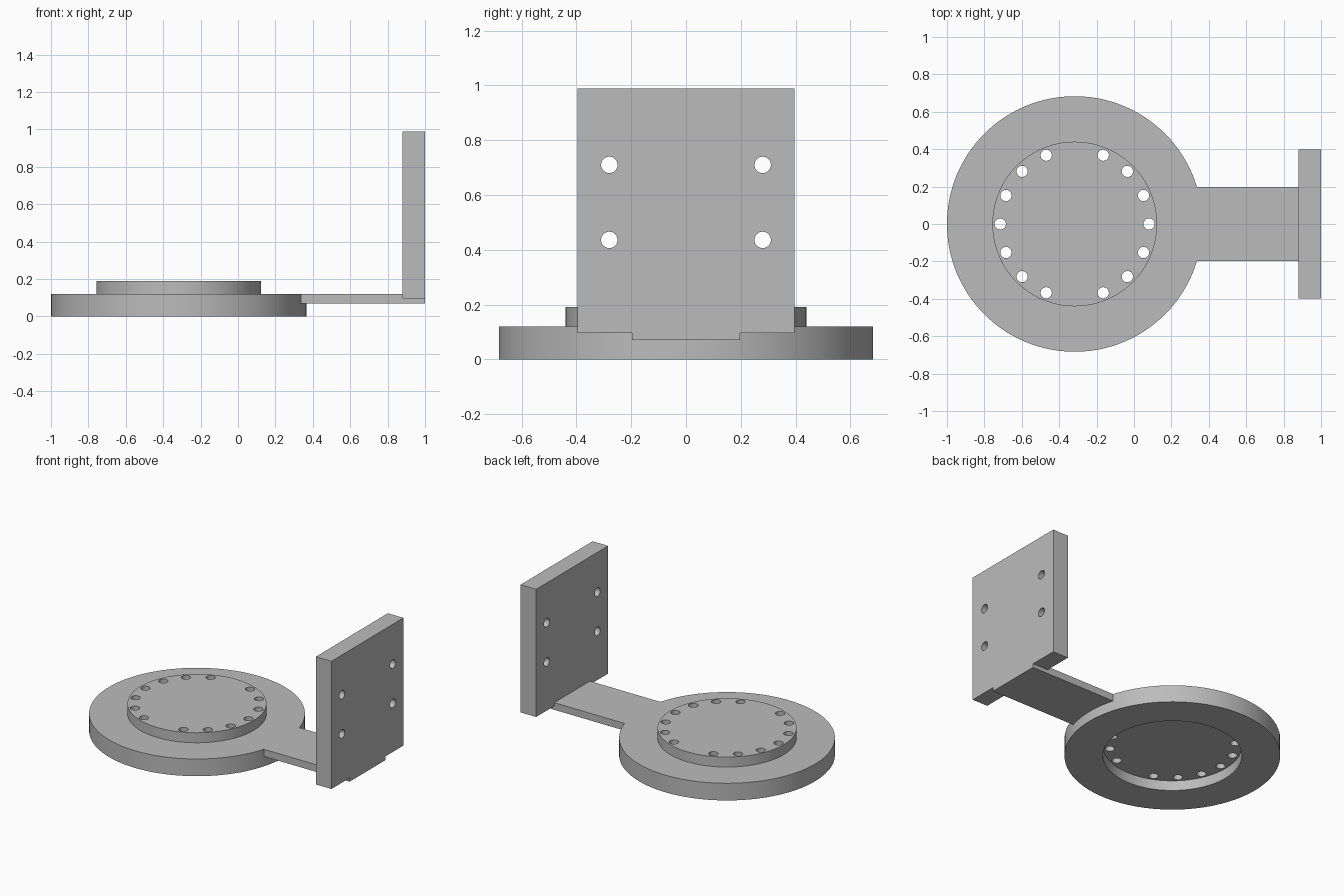
import bpy, bmesh
from math import cos, sin, pi, radians
from mathutils import Matrix, Vector

cube = bpy.data.objects.get("Cube")
if cube:
    bpy.data.objects.remove(cube, do_unlink=True)

CX = -0.317          # turntable axis
grey = bpy.data.materials.new("machined_grey")
grey.use_nodes = True
GREY = (0.5, 0.5, 0.5, 1)
grey.diffuse_color = GREY
grey.node_tree.nodes["Principled BSDF"].inputs["Base Color"].default_value = GREY


def add_object(name, bm):
    bmesh.ops.recalc_face_normals(bm, faces=bm.faces)
    mesh = bpy.data.meshes.new(name)
    bm.to_mesh(mesh)
    bm.free()
    mesh.materials.append(grey)
    ob = bpy.data.objects.new(name, mesh)
    bpy.context.collection.objects.link(ob)
    return ob


def box(name, lo, hi):
    lo, hi = Vector(lo), Vector(hi)
    bm = bmesh.new()
    bmesh.ops.create_cube(bm, size=1, matrix=Matrix.Translation((lo + hi) / 2)
                          @ Matrix.Diagonal((*(hi - lo), 1)))
    return add_object(name, bm)


def lathe(name, profile, steps=128):
    bm = bmesh.new()
    verts = [bm.verts.new((CX + r, 0, z)) for r, z in profile]
    edges = [bm.edges.new(pair) for pair in zip(verts, verts[1:])]
    bmesh.ops.spin(bm, geom=verts + edges, cent=(CX, 0, 0), axis=(0, 0, 1),
                   angle=2 * pi, steps=steps)
    bmesh.ops.remove_doubles(bm, verts=bm.verts, dist=1e-5)
    return add_object(name, bm)


def pins(name, places, turn, radius=0.03, depth=0.5):
    bm = bmesh.new()
    for place in places:
        bmesh.ops.create_cone(bm, cap_ends=True, segments=32, radius1=radius,
                              radius2=radius, depth=depth,
                              matrix=Matrix.Translation(place) @ turn)
    ob = add_object(name, bm)
    ob.hide_render = True
    return ob


def combine(target, other, operation):
    mod = target.modifiers.new(operation.lower(), 'BOOLEAN')
    mod.operation, mod.object, mod.solver = operation, other, 'EXACT'
    bpy.ops.object.select_all(action='DESELECT')
    bpy.context.view_layer.objects.active = target
    target.select_set(True)
    bpy.ops.object.modifier_apply(modifier=mod.name)
    bpy.data.objects.remove(other, do_unlink=True)


# Stepped round base with a shallow recess underneath
bracket = lathe("turntable_bracket", [(0, 0.07), (0.44, 0.07), (0.44, 0), (0.683, 0),
                                      (0.683, 0.12), (0.44, 0.12), (0.44, 0.19), (0, 0.19)])

# Flat arm and upright mounting plate, fused to the base
combine(bracket, box("arm", (0.25, -0.197, 0.07), (1, 0.197, 0.12)), 'UNION')
combine(bracket, box("mounting_plate", (0.88, -0.397, 0.096), (1, 0.397, 0.988)), 'UNION')

# Ring of bolt holes, with a gap at the front and the back
angles = [radians(22.5 * i) for i in range(16) if i % 8 != 4]
ring = [(CX + 0.398 * cos(a), 0.398 * sin(a), 0.13) for a in angles]
combine(bracket, pins("disc_holes", ring, Matrix.Identity(4)), 'DIFFERENCE')

# Four bolt holes through the plate
corners = [(0.94, y, z) for y in (-0.28, 0.28) for z in (0.436, 0.71)]
combine(bracket, pins("plate_holes", corners, Matrix.Rotation(pi / 2, 4, 'Y')), 'DIFFERENCE')

bpy.ops.object.select_all(action='DESELECT')
bracket.select_set(True)
bpy.context.view_layer.objects.active = bracket
bpy.ops.object.shade_smooth_by_angle(angle=radians(30))
